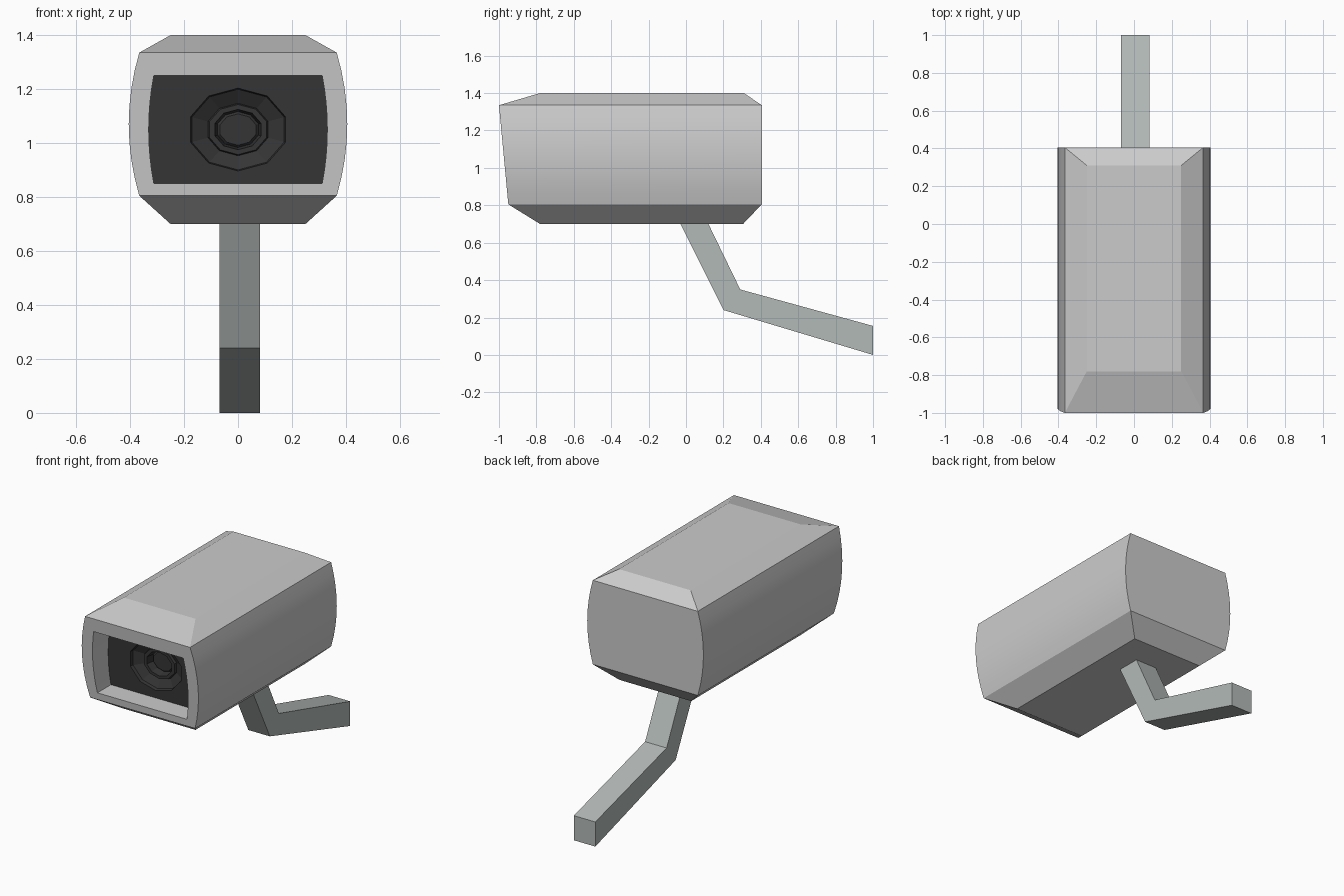
import bpy, bmesh
from math import sin, cos, pi

if "Cube" in bpy.data.objects:
    bpy.data.objects.remove(bpy.data.objects["Cube"])


def material(name, rgb):
    m = bpy.data.materials.new(name)
    m.diffuse_color = (*rgb, 1)
    m.use_nodes = True
    m.node_tree.nodes["Principled BSDF"].inputs["Base Color"].default_value = m.diffuse_color
    return m


def finish(bm, name, mat=None, smooth=None):
    bmesh.ops.recalc_face_normals(bm, faces=bm.faces)
    me = bpy.data.meshes.new(name)
    bm.to_mesh(me)
    bm.free()
    ob = bpy.data.objects.new(name, me)
    bpy.context.collection.objects.link(ob)
    if mat:
        me.materials.append(mat)
    if smooth:
        bpy.ops.object.select_all(action='DESELECT')
        ob.select_set(True)
        bpy.context.view_layer.objects.active = ob
        bpy.ops.object.shade_smooth_by_angle(angle=smooth)
    return ob


def ring(bm, pts):
    return [bm.verts.new(p) for p in pts]


def bridge(bm, a, b):
    n = len(a)
    for i in range(n):
        bm.faces.new((a[i], a[(i + 1) % n], b[(i + 1) % n], b[i]))


# Bulging sides: outline of the front rim, the opening and the back
N = 8
Z0, Z1, Y_BACK, Y_PANEL = 0.805, 1.335, 0.405, -0.82


def outline(w, bulge, z0, z1, y):
    right = []
    for i in range(N + 1):
        t = i / N
        z = z0 + (z1 - z0) * t
        yy = y if y is not None else -0.95 - 0.05 * (z - Z0) / (Z1 - Z0)
        right.append((w + bulge * 4 * t * (1 - t), yy, z))
    return right + [(-x, yy, z) for x, yy, z in reversed(right)]


OPENING = (0.312, 0.019, 0.85, 1.25)

# Housing: shell, chamfered lid and underside, recessed opening
bm = bmesh.new()
outer = ring(bm, outline(0.366, 0.039, Z0, Z1, None))
back = ring(bm, outline(0.366, 0.039, Z0, Z1, Y_BACK))
inner = ring(bm, outline(*OPENING, None))
deep = ring(bm, outline(*OPENING, Y_PANEL))
bridge(bm, outer, inner)
bridge(bm, inner, deep)
bm.faces.new(back)
for half in (0, N + 1):
    for i in range(half, half + N):
        bm.faces.new((outer[i], outer[i + 1], back[i + 1], back[i]))
for lo, z, yb in ((0, 0.70, 0.305), (N, 1.40, 0.31)):
    hi = 2 * N + 1 - lo
    rim = [outer[lo], outer[hi], back[hi], back[lo]]
    cap = ring(bm, [(0.25, -0.78, z), (-0.25, -0.78, z), (-0.25, yb, z), (0.25, yb, z)])
    bridge(bm, rim, cap)
    bm.faces.new(cap)
finish(bm, "housing", smooth=0.17)

# Dark front panel with the stepped, slightly flattened lens well
bm = bmesh.new()
panel = ring(bm, outline(*OPENING, Y_PANEL))
SIDES = 10
steps = [(0.185, -0.82), (0.18, -0.80), (0.117, -0.77), (0.112, -0.785),
         (0.09, -0.785), (0.08, -0.735), (0.07, -0.745)]
rings = [ring(bm, [(r * sin(2 * pi * i / SIDES), y, 1.05 + 0.83 * r * cos(2 * pi * i / SIDES))
                   for i in range(SIDES)]) for r, y in steps]
edges = [bm.edges.new((l[i - 1], l[i])) for l in (panel, rings[0]) for i in range(len(l))]
bmesh.ops.triangle_fill(bm, edges=edges, use_beauty=True, normal=(0, -1, 0))
for a, b in zip(rings, rings[1:]):
    bridge(bm, a, b)
bm.faces.new(rings[-1])
finish(bm, "lens_panel", material("dark_plastic", (0.035, 0.035, 0.035)))

# Bent wall arm
bm = bmesh.new()
profile = [(-0.03, 0.70), (0.12, 0.70), (0.29, 0.35), (1.0, 0.155), (1.0, 0.0), (0.20, 0.24)]
sides = [ring(bm, [(x, y, z) for y, z in profile]) for x in (-0.068, 0.082)]
bridge(bm, *sides)
for s in sides:
    bm.faces.new(s)
finish(bm, "wall_arm", material("arm_metal", (0.45, 0.49, 0.475)))
